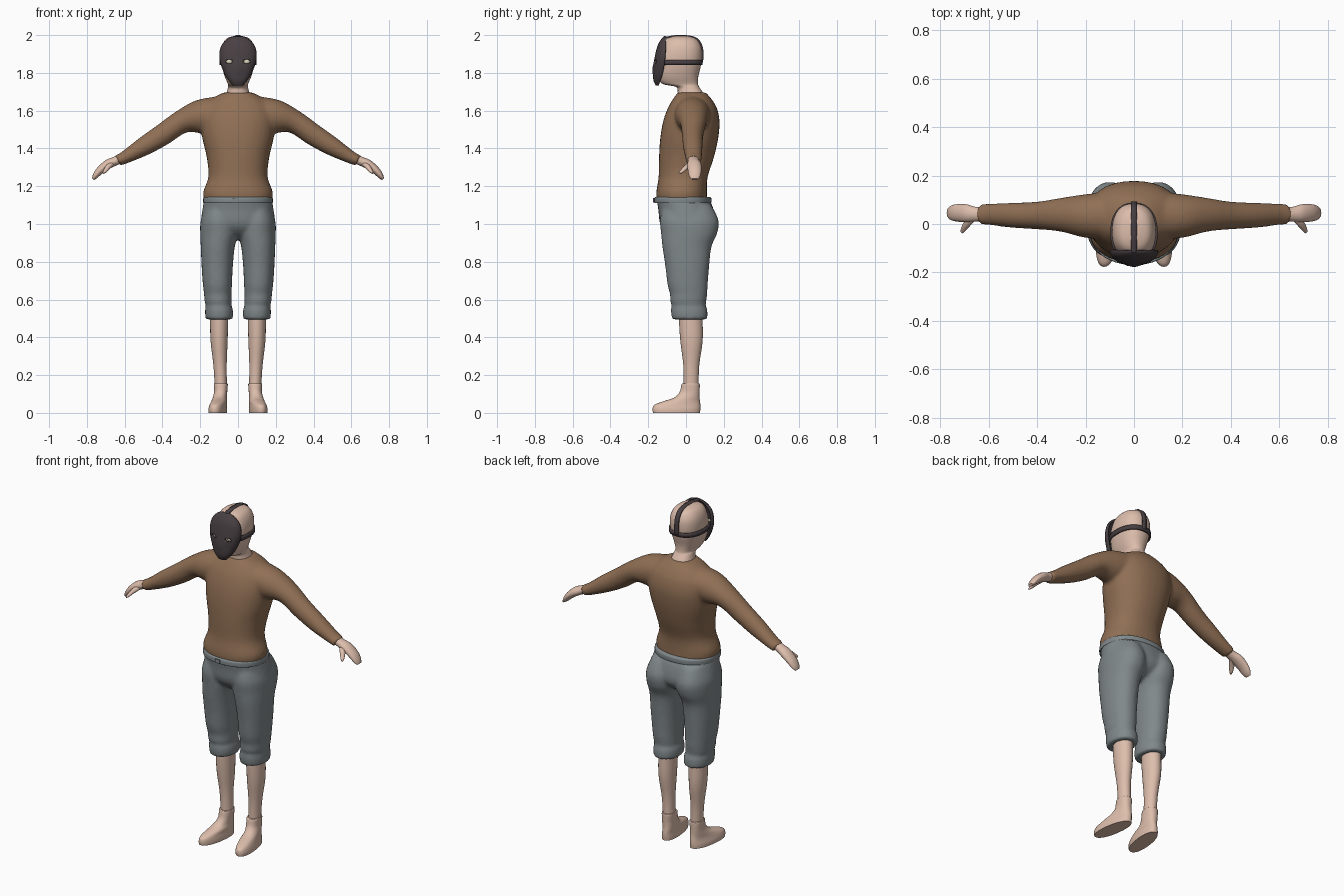
import bpy, bmesh, math
from mathutils import Vector

if "Cube" in bpy.data.objects:
    bpy.data.objects.remove(bpy.data.objects["Cube"])


def material(name, *rgb):
    m = bpy.data.materials.new(name)
    m.use_nodes = True
    m.diffuse_color = (*rgb, 1)
    m.node_tree.nodes["Principled BSDF"].inputs["Base Color"].default_value = (*rgb, 1)
    return m


SKIN = material("skin", 0.72, 0.51, 0.41)
BROWN = material("brown_knit", 0.28, 0.16, 0.09)
GREY = material("grey_cloth", 0.22, 0.25, 0.26)
DARK = material("dark_leather", 0.065, 0.05, 0.055)
EYE = material("eye_white", 0.72, 0.66, 0.52)


def smooth_rows(rows, steps=4):
    """Catmull-Rom interpolation between rows of numbers."""
    out = []
    for i in range(len(rows) - 1):
        a, b, c, d = (rows[max(i - 1, 0)], rows[i], rows[i + 1], rows[min(i + 2, len(rows) - 1)])
        for k in range(steps):
            t = k / steps
            out.append([q + t / 2 * (r - p + t * (2 * p - 5 * q + 4 * r - s + t * (3 * (q - r) + s - p)))
                        for p, q, r, s in zip(a, b, c, d)])
    return out + [list(rows[-1])]


def rounded(v, power):
    return math.copysign(abs(v) ** power, v)


def loft(bm, rings, side=1, power=1.0, n=32):
    """Skin rings of (centre, u axis, v axis); side=-1 mirrors in x."""
    loops = []
    for r in smooth_rows(rings):
        c, u, v = Vector(r[:3]), Vector(r[3:6]), Vector(r[6:])
        loop = []
        for k in range(n):
            a = math.tau * k / n
            p = c + u * rounded(math.cos(a), power) + v * rounded(math.sin(a), power)
            loop.append(bm.verts.new((p.x * side, p.y, p.z)))
        loops.append(loop)
    for a, b in zip(loops, loops[1:]):
        for k in range(n):
            bm.faces.new((a[k], a[(k + 1) % n], b[(k + 1) % n], b[k]))
    bm.faces.new(loops[0])
    bm.faces.new(loops[-1])


def flat(z, front, back, rx, cx=0, skew=0):
    """Horizontal ring reaching from front to back in y."""
    ry = (back - front) / 2
    return (cx, (front + back) / 2, z, rx, 0, 0, skew * ry, ry, 0)


def limb(x, y, z, ry, rv, tilt):
    """Ring across an arm, leaning by tilt."""
    return (x, y, z, 0, ry, 0, rv * math.sin(tilt), 0, rv * math.cos(tilt))


def finish(bm, name, mat, recalc=True, angle=50):
    if recalc:
        bmesh.ops.recalc_face_normals(bm, faces=bm.faces)
    me = bpy.data.meshes.new(name)
    bm.to_mesh(me)
    bm.free()
    me.materials.append(mat)
    me.shade_smooth()
    me.set_sharp_from_angle(angle=math.radians(angle))
    ob = bpy.data.objects.new(name, me)
    bpy.context.collection.objects.link(ob)
    return ob


def fuse(ob, voxel, passes):
    """Merge overlapping volumes into one soft skin."""
    m = ob.modifiers.new("fuse", "REMESH")
    m.mode, m.voxel_size, m.use_smooth_shade = "VOXEL", voxel, True
    s = ob.modifiers.new("soften", "SMOOTH")
    s.factor, s.iterations = 0.5, passes


# Sweater: torso and two sleeves
bm = bmesh.new()
loft(bm, [flat(1.12, -.155, .112, .178), flat(1.17, -.157, .11, .184), flat(1.25, -.145, .115, .157),
          flat(1.35, -.143, .147, .165), flat(1.45, -.137, .17, .188), flat(1.54, -.122, .178, .198),
          flat(1.61, -.098, .165, .185), flat(1.655, -.073, .14, .15), flat(1.685, -.052, .115, .1),
          flat(1.697, -.045, .105, .07)], power=.9)
for s in (1, -1):
    loft(bm, [limb(.08, .035, 1.59, .1, .088, .05), limb(.2, .033, 1.568, .09, .09, .2),
              limb(.3, .038, 1.54, .07, .062, .5), limb(.4, .035, 1.472, .057, .058, .56),
              limb(.5, .036, 1.41, .052, .05, .55), limb(.6, .04, 1.352, .044, .034, .5),
              limb(.637, .04, 1.336, .042, .031, .5)], s)
fuse(finish(bm, "sweater", BROWN), .01, 6)

# Trousers: hips and two cropped legs with gathered hems
bm = bmesh.new()
loft(bm, [flat(1.135, -.157, .122, .178), flat(1.08, -.147, .145, .188), flat(1.0, -.137, .155, .195),
          flat(.95, -.1, .12, .16), flat(.92, -.05, .06, .09)], power=.9)
for s in (1, -1):
    loft(bm, [flat(1.1, -.12, .135, .075, .095), flat(1.02, -.138, .172, .097, .1),
              flat(.95, -.132, .165, .1, .1), flat(.88, -.125, .135, .09, .107),
              flat(.78, -.11, .123, .083, .11), flat(.68, -.098, .115, .077, .109),
              flat(.63, -.085, .112, .073, .107), flat(.59, -.083, .107, .072, .105),
              flat(.57, -.076, .104, .068, .103), flat(.55, -.08, .112, .073, .101),
              flat(.52, -.078, .114, .074, .1), flat(.495, -.073, .112, .071, .1)], s, .92)
fuse(finish(bm, "trousers", GREY), .01, 5)

# Waistband and its fastening
bm = bmesh.new()
loft(bm, [flat(1.11, -.164, .13, .181), flat(1.114, -.168, .134, .184),
          flat(1.136, -.168, .134, .184), flat(1.142, -.163, .129, .18)], power=.9, n=48)
finish(bm, "waistband", GREY)
bm = bmesh.new()
bmesh.ops.create_cube(bm, size=1)
bmesh.ops.scale(bm, vec=(.03, .01, .022), verts=bm.verts)
bmesh.ops.translate(bm, vec=(-.015, -.169, 1.126), verts=bm.verts)
finish(bm, "waistband_tab", GREY)

for s, label in ((1, "left"), (-1, "right")):
    # Lower leg
    bm = bmesh.new()
    loft(bm, [flat(.62, -.035, .09, .05, .1), flat(.5, -.037, .088, .048, .1),
              flat(.38, -.03, .088, .045, .1), flat(.25, -.014, .07, .035, .095),
              flat(.12, -.012, .066, .032, .09)], s, n=24)
    finish(bm, label + "_leg", SKIN)

    # Ankle shoe
    bm = bmesh.new()
    loft(bm, [flat(0, -.174, .074, .046, .107, -.13), flat(.02, -.177, .076, .046, .107, -.13),
              flat(.042, -.168, .076, .042, .105, -.13), flat(.06, -.125, .074, .04, .1, -.12),
              flat(.08, -.065, .072, .037, .096, -.1), flat(.11, -.034, .072, .035, .092),
              flat(.15, -.024, .073, .037, .091), flat(.156, -.02, .07, .034, .091)], s, .9)
    finish(bm, label + "_shoe", SKIN)

    # Mitten-like hand and thumb
    bm = bmesh.new()
    loft(bm, [limb(.6, .04, 1.353, .03, .024, .5), limb(.65, .04, 1.333, .03, .024, .5),
              limb(.69, .044, 1.315, .037, .025, .55), limb(.73, .046, 1.284, .036, .021, .75),
              limb(.755, .046, 1.255, .03, .015, .85), limb(.768, .046, 1.237, .018, .007, .9)], s, n=20)
    loft(bm, [(x, y, z, r * .77, r * .64, 0, 0, 0, r) for x, y, z, r in
              ((.665, .03, 1.322, .016), (.69, .0, 1.3, .015), (.705, -.022, 1.28, .011),
               (.713, -.036, 1.27, .005))], s, n=14)
    finish(bm, label + "_hand", SKIN)

# Head and neck
bm = bmesh.new()
loft(bm, [flat(1.64, -.03, .1, .08), flat(1.69, -.043, .092, .062), flat(1.725, -.052, .07, .053),
          flat(1.742, -.125, .064, .054), flat(1.78, -.148, .065, .07), flat(1.83, -.15, .077, .084),
          flat(1.88, -.148, .085, .091), flat(1.93, -.135, .083, .088), flat(1.965, -.12, .068, .075),
          flat(1.985, -.095, .045, .055), flat(1.996, -.055, .008, .02)], power=.87)
finish(bm, "head", SKIN, angle=80)

# Mask: curved shell, rows of height, half width, front y, edge y
bm = bmesh.new()
rows = []
for z, w, front, edge in smooth_rows([
        (1.732, .026, -.16, -.145), (1.76, .05, -.172, -.135), (1.8, .074, -.173, -.122),
        (1.86, .096, -.169, -.112), (1.91, .098, -.16, -.108), (1.95, .085, -.148, -.107),
        (1.98, .055, -.13, -.108), (1.994, .02, -.117, -.108)]):
    rows.append([])
    for k in range(25):
        a = math.pi * (k / 24 - .5)
        nose = .006 * math.exp(-(a / .2) ** 2 - ((z - 1.82) / .03) ** 2)
        y = edge + (front - edge) * math.cos(a) ** .85 - nose if 0 < k < 24 else edge
        rows[-1].append(bm.verts.new((w * rounded(math.sin(a), .9), y, z)))
for a, b in zip(rows, rows[1:]):
    for k in range(24):
        bm.faces.new((a[k], a[k + 1], b[k + 1], b[k]))
mask = finish(bm, "mask", DARK, recalc=False)
shell = mask.modifiers.new("thickness", "SOLIDIFY")
shell.thickness, shell.offset = .012, -1


def ellipsoid(name, mat, size, height=1.86, y=-.13):
    """Pair of mirrored ellipsoids at the eyes."""
    bm = bmesh.new()
    for s in (1, -1):
        made = bmesh.ops.create_uvsphere(bm, u_segments=24, v_segments=12, radius=1)["verts"]
        bmesh.ops.scale(bm, vec=size, verts=made)
        bmesh.ops.translate(bm, vec=(s * .047, y, height), verts=made)
    return finish(bm, name, mat)


# Eye openings and eyes
cutter = ellipsoid("eye_hole_cutter", DARK, (.019, .05, .011), y=-.17)
cutter.hide_render = cutter.hide_viewport = True
cut = mask.modifiers.new("eye_holes", "BOOLEAN")
cut.operation, cut.object = "DIFFERENCE", cutter
ellipsoid("eyes", EYE, (.022, .022, .02))


def strap(name, path, across):
    """Flat band along a path, thickened both ways."""
    bm = bmesh.new()
    pairs = [[bm.verts.new(Vector(p) + Vector(across) * s) for s in (-.013, .013)]
             for p in smooth_rows(path)]
    for a, b in zip(pairs, pairs[1:]):
        bm.faces.new((a[0], a[1], b[1], b[0]))
    ob = finish(bm, name, DARK)
    m = ob.modifiers.new("thickness", "SOLIDIFY")
    m.thickness, m.offset = .009, 0


# Straps around and over the head
around = []
for k in range(21):
    a = math.radians(-50 + 280 * k / 20)
    around.append((.093 * rounded(math.cos(a), .87), -.035 + .119 * rounded(math.sin(a), .87), 1.855))
strap("side_strap", around, (0, 0, 1))
strap("top_strap", [(0, y, z) for y, z in
                    ((-.118, 1.985), (-.095, 1.989), (-.055, 1.9955), (-.02, 1.9955), (.012, 1.994),
                     (.047, 1.986), (.071, 1.966), (.086, 1.93), (.088, 1.88), (.084, 1.855))], (1, 0, 0))
